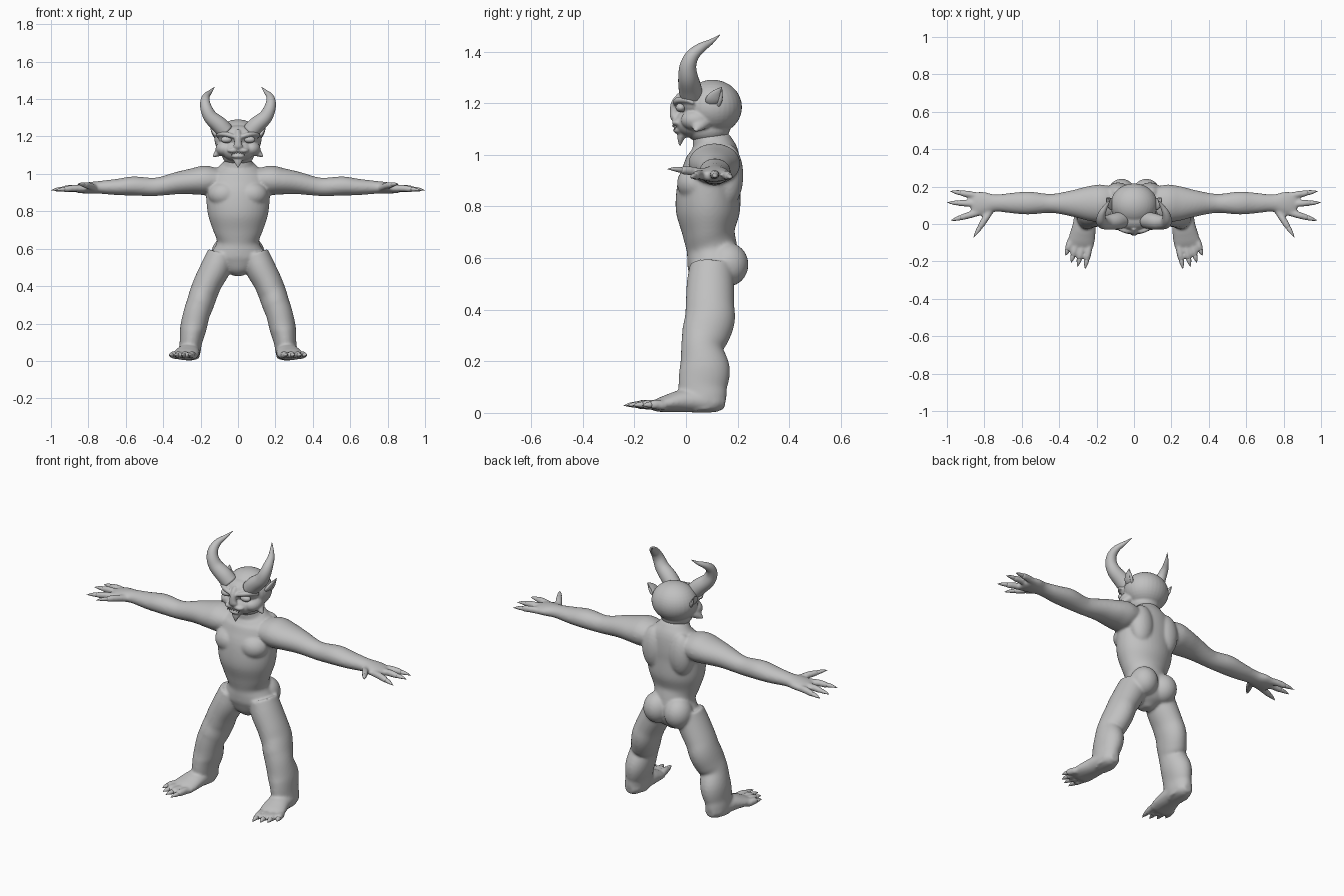
import bpy, bmesh, math
from mathutils import Vector, Matrix

X, Y = Vector((1, 0, 0)), Vector((0, 1, 0))
skin = bpy.data.materials.new("grey skin")
skin.diffuse_color = (0.53, 0.53, 0.53, 1)


def tube(bm, pts, ref=X, s=1, n=24, sub=5):
    """Smooth loft through (x, y, z, radius along ref, other radius); s=-1 mirrors."""
    P = [Vector(p) for p in pts]
    P = [P[0] * 2 - P[1]] + P + [P[-1] * 2 - P[-2]]
    path = []
    for i in range(1, len(P) - 2):
        a, b, c, d = P[i - 1:i + 3]
        for k in range(sub):
            t = k / sub
            path.append((b * 2 + (c - a) * t + (a * 2 - b * 5 + c * 4 - d) * t * t
                         + (b * 3 - a - c * 3 + d) * t ** 3) * 0.5)
    path.append(P[-2])
    rings = []
    for i, p in enumerate(path):
        q0, q1 = path[max(i - 1, 0)], path[min(i + 1, len(path) - 1)]
        t = Vector(q1[:3]) - Vector(q0[:3])
        t.normalize()
        u = (ref - t * ref.dot(t)).normalized()
        v = t.cross(u)
        ring = []
        for k in range(n):
            w = 2 * math.pi * k / n
            co = Vector(p[:3]) + u * (max(p[3], .0006) * math.cos(w)) + v * (max(p[4], .0006) * math.sin(w))
            ring.append(bm.verts.new((co.x * s, co.y, co.z)))
        rings.append(ring)
    for r0, r1 in zip(rings, rings[1:]):
        for k in range(n):
            bm.faces.new((r0[k], r0[(k + 1) % n], r1[(k + 1) % n], r1[k]))
    bm.faces.new(rings[0])
    bm.faces.new(rings[-1])


def ball(bm, c, r):
    bmesh.ops.create_uvsphere(bm, u_segments=32, v_segments=20, radius=1,
                              matrix=Matrix.Translation(c) @ Matrix.Diagonal((*r, 1)))


def finish(name, bm, voxel=0, smooth=0):
    """Make the object; with a voxel size, fuse the pieces into one skin."""
    bmesh.ops.recalc_face_normals(bm, faces=bm.faces[:])
    me = bpy.data.meshes.new(name)
    bm.to_mesh(me)
    bm.free()
    ob = bpy.data.objects.new(name, me)
    bpy.context.collection.objects.link(ob)
    if voxel:
        m = ob.modifiers.new("fuse", 'REMESH')
        m.mode, m.voxel_size = 'VOXEL', voxel
        m = ob.modifiers.new("soften", 'SMOOTH')
        m.factor, m.iterations = 0.5, smooth
        ev = ob.evaluated_get(bpy.context.evaluated_depsgraph_get())
        me = bpy.data.meshes.new_from_object(ev)
        ob.modifiers.clear()
        ob.data = me
    me.materials.clear()
    me.materials.append(skin)
    me.shade_smooth()


def digit(flesh, nails, base, tip, r, s):
    """A finger or toe, ending in a claw."""
    b, t = Vector(base), Vector(tip)
    at = lambda f, lift=0: (*(b.lerp(t, f) + Vector((0, 0, lift))),)
    ref = X if abs(t.y - b.y) > abs(t.x - b.x) else Y
    tube(flesh, [(*at(0), r, r), (*at(.35, .005), r, r), (*at(.62, .003), r * .85, r * .85),
                 (*at(.7), r * .4, r * .4)], ref, s, 14)
    tube(nails, [(*at(.55, .003), r * .5, r * .5), (*at(.68, .004), r * .68, r * .6),
                 (*at(.85, .003), r * .42, r * .38), (*at(1), 0, 0)], ref, s, 12)


# Torso
body, claws = bmesh.new(), bmesh.new()
tube(body, [(0, .10, .455, .025, .03), (0, .10, .49, .09, .07), (0, .105, .54, .14, .095),
            (0, .105, .59, .133, .10), (0, .10, .64, .113, .098), (0, .088, .70, .134, .102),
            (0, .085, .78, .16, .124), (0, .088, .87, .17, .123), (0, .10, .94, .17, .113),
            (0, .106, 1.0, .15, .10), (0, .10, 1.04, .10, .083), (0, .09, 1.07, .072, .065),
            (0, .09, 1.13, .07, .06)], n=40)

for s in (1, -1):
    # Buttocks, shoulder blades and chest muscles
    ball(body, (s * .066, .162, .575), (.076, .08, .085))
    ball(body, (s * .085, .165, .92), (.07, .057, .12))
    ball(body, (s * .075, .04, .89), (.085, .075, .07))
    # Leg
    tube(body, [(.09, .10, .57, .075, .085), (.118, .095, .50, .08, .092), (.16, .093, .42, .076, .094),
                (.184, .092, .36, .075, .097), (.204, .074, .30, .073, .092), (.222, .062, .25, .071, .081),
                (.24, .072, .17, .07, .098), (.252, .065, .10, .06, .094), (.258, .07, .05, .058, .088),
                (.258, .075, .012, .05, .07)], X, s, 32)
    # Foot and toes
    tube(body, [(.258, .152, .04, .025, .025), (.258, .11, .045, .052, .043), (.265, .0, .047, .062, .045),
                (.277, -.07, .037, .07, .034), (.286, -.11, .029, .07, .025), (.288, -.13, .026, .055, .016)],
         X, s)
    for bx, by, tx, ty in ((.236, -.10, .262, -.243), (.273, -.105, .302, -.23),
                           (.308, -.10, .336, -.207), (.335, -.08, .366, -.17)):
        digit(body, claws, (bx, by, .027), (tx, ty, .028), .0195, s)
    # Arm and palm
    tube(body, [(.08, .11, .965, .08, .055), (.17, .11, .966, .10, .078), (.24, .11, .96, .093, .07),
                (.32, .11, .951, .073, .06), (.40, .11, .936, .056, .051), (.46, .11, .93, .051, .049),
                (.56, .112, .935, .061, .051), (.64, .112, .93, .056, .044), (.74, .112, .928, .046, .034),
                (.80, .11, .925, .062, .03), (.85, .105, .92, .064, .023), (.87, .105, .918, .05, .015)],
         Y, s, 32)
    # Thumb and fingers
    for b, t in (((.765, .075, .925), (.858, -.072, .945)), ((.83, .062, .922), (.982, .018, .91)),
                 ((.84, .108, .922), (1.0, .115, .912)), ((.83, .15, .92), (.984, .176, .908))):
        digit(body, claws, b, t, .0185, s)
finish("body", body, .007, 8)
finish("claws", claws)

# Head: skull, muzzle, brow, nose, chin beard
head, eyes, ears, horns, fangs = (bmesh.new() for _ in range(5))
ball(head, (0, .103, 1.185), (.126, .114, .106))
ball(head, (0, .03, 1.125), (.088, .075, .06))
ball(head, (0, .03, 1.2), (.108, .065, .06))
ball(head, (0, .085, 1.1), (.085, .085, .06))
ball(head, (0, -.028, 1.095), (.036, .022, .014))
tube(head, [(0, -.02, 1.235, .012, .012), (0, -.04, 1.2, .017, .018), (0, -.045, 1.165, .02, .018),
            (0, -.044, 1.145, .026, .016), (0, -.03, 1.135, .018, .01)], n=16)
tube(head, [(0, -.01, 1.085, .032, .022), (0, -.02, 1.065, .022, .014), (0, -.024, 1.03, .002, .002)], n=16)

for s in (1, -1):
    # Cheeks, brow ridges, lips and jaw tufts
    ball(head, (s * .07, .04, 1.135), (.05, .06, .042))
    ball(head, (s * .026, -.03, 1.125), (.032, .025, .014))
    tube(head, [(.012, -.04, 1.195, .01, .01), (.055, -.034, 1.21, .013, .013),
                (.1, .0, 1.213, .012, .012), (.115, .03, 1.2, .005, .005)], Vector((0, 0, 1)), s, 14)
    tube(head, [(.085, .06, 1.13, .04, .03), (.112, .045, 1.108, .024, .018),
                (.137, .035, 1.09, .002, .002)], Y, s, 14)
    ball(eyes, (s * .062, -.02, 1.183), (.03, .02, .018))
    # Pointed ear with a rim
    tube(ears, [(.10, .10, 1.195, .022, .014), (.122, .105, 1.212, .03, .012),
                (.136, .116, 1.235, .021, .009), (.15, .138, 1.262, .001, .001)], Y, s, 18)
    tube(ears, [(.112, .122, 1.185, .007, .007), (.132, .134, 1.215, .008, .008),
                (.15, .139, 1.26, .001, .001)], Y, s, 10)
    # Curved horn
    tube(horns, [(.065, .022, 1.225, .045, .045), (.10, .015, 1.262, .044, .044), (.145, .008, 1.302, .038, .038),
                 (.168, .008, 1.345, .032, .032), (.176, .025, 1.385, .026, .026),
                 (.17, .058, 1.415, .019, .019), (.15, .095, 1.437, .011, .011),
                 (.125, .132, 1.465, .001, .001)], Y, s, 24)
    # Fangs and small teeth in the mouth
    for x, h in ((.008, .008), (.021, .009), (.034, .018)):
        tube(fangs, [(x, -.046 + x * .25, 1.12, .005, .005), (x, -.052 + x * .25, 1.115 - h * .5, .004, .004),
                     (x, -.052 + x * .25, 1.115 - h, 0, 0)], X, s, 8, 2)
finish("head", head, .0055, 3)
finish("eyes", eyes)
finish("ears", ears)
finish("horns", horns)
finish("teeth", fangs)
